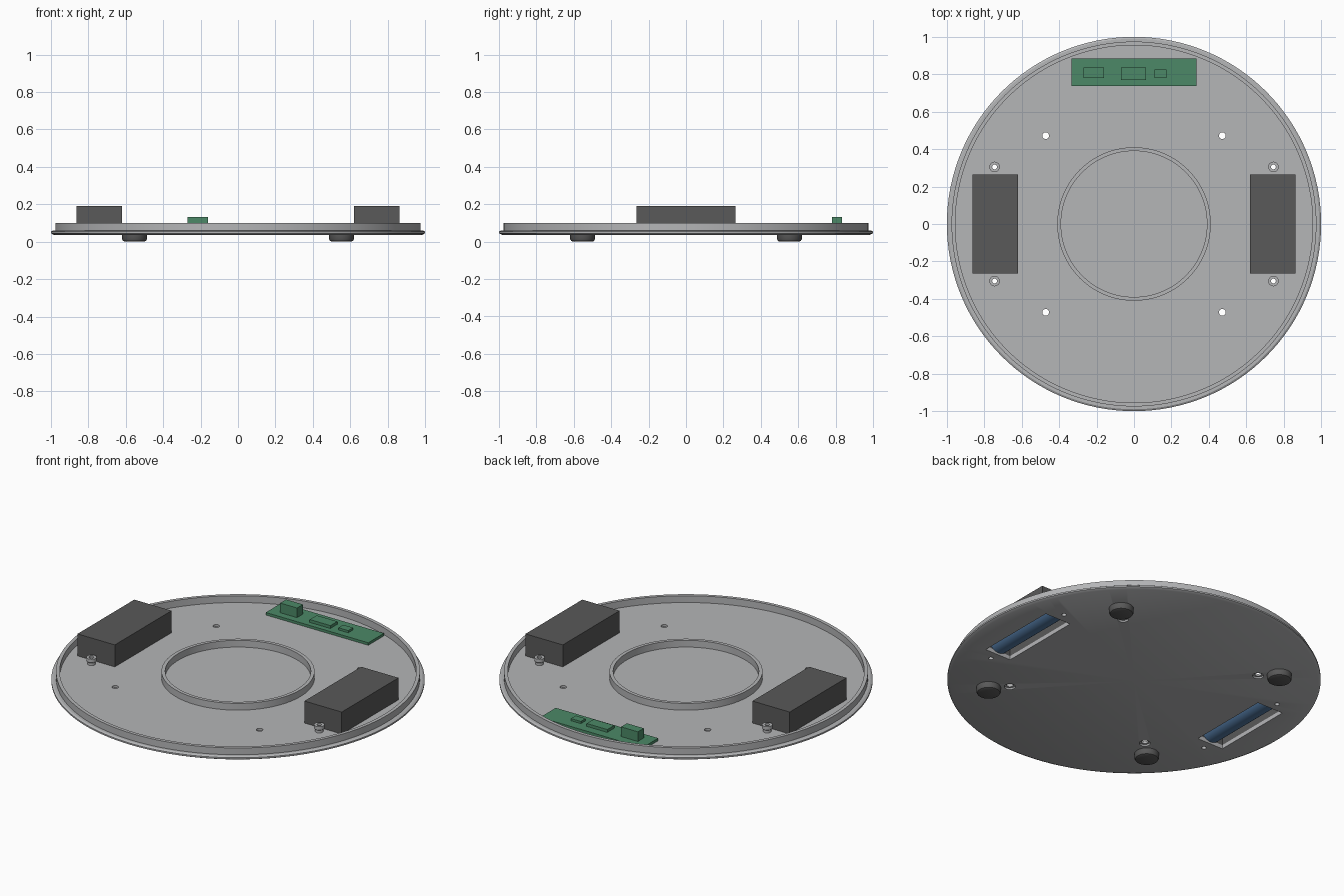
import bpy, bmesh, math
from mathutils import Vector, Matrix

if "Cube" in bpy.data.objects:
    bpy.data.objects.remove(bpy.data.objects["Cube"])


def material(name, rgb):
    m = bpy.data.materials.new(name)
    m.diffuse_color = (*rgb, 1)
    m.use_nodes = True
    m.node_tree.nodes["Principled BSDF"].inputs["Base Color"].default_value = m.diffuse_color
    return m


LIGHT = material("light grey plastic", (0.46, 0.465, 0.475))
DARK = material("dark grey plastic", (0.1, 0.1, 0.1))
GREEN = material("circuit green", (0.072, 0.25, 0.135))
BLUE = material("brush blue", (0.085, 0.19, 0.36))

FLOOR, BASE, RIM = 0.06, 0.037, 0.10


def lathe(bm, profile, at=(0, 0), steps=32):
    """Revolve a closed (radius, z) outline about a vertical axis."""
    n = len(profile)
    rings = []
    for s in range(steps):
        a = 2 * math.pi * s / steps
        rings.append([bm.verts.new((at[0] + r * math.cos(a), at[1] + r * math.sin(a), z))
                      for r, z in profile])
    for s in range(steps):
        p, q = rings[s], rings[(s + 1) % steps]
        for i in range(n):
            j = (i + 1) % n
            if profile[i][0] or profile[j][0]:
                bm.faces.new((p[i], q[i], q[j], p[j]))


def box(bm, lo, hi):
    lo, hi = Vector(lo), Vector(hi)
    bmesh.ops.create_cube(bm, size=1, matrix=Matrix.Translation((lo + hi) / 2)
                          @ Matrix.Diagonal((*(hi - lo), 1)))


def finish(bm, name, mat):
    bmesh.ops.remove_doubles(bm, verts=bm.verts, dist=1e-5)
    # drop slivers left where the outline meets the axis
    bmesh.ops.dissolve_degenerate(bm, edges=bm.edges, dist=1e-6)
    bmesh.ops.recalc_face_normals(bm, faces=bm.faces)
    mesh = bpy.data.meshes.new(name)
    bm.to_mesh(mesh)
    bm.free()
    mesh.materials.append(mat)
    ob = bpy.data.objects.new(name, mesh)
    bpy.context.collection.objects.link(ob)
    return ob


def activate(ob):
    bpy.ops.object.select_all(action='DESELECT')
    ob.select_set(True)
    bpy.context.view_layer.objects.active = ob


def smooth(ob):
    activate(ob)
    bpy.ops.object.shade_smooth_by_angle(angle=math.radians(30))


def cut(ob, cutter):
    mod = ob.modifiers.new("cut", 'BOOLEAN')
    mod.operation, mod.solver, mod.object = 'DIFFERENCE', 'EXACT', cutter
    cutter.hide_render = True
    activate(ob)
    bpy.ops.object.modifier_apply(modifier=mod.name)
    bpy.data.objects.remove(cutter)


corners = [(sx, sy) for sx in (-1, 1) for sy in (-1, 1)]

# Round base plate with outer flange, raised rim and inner ring
bm = bmesh.new()
lathe(bm, [(0, BASE), (0.985, BASE), (1, 0.045), (1, 0.054), (0.99, FLOOR),
           (0.975, FLOOR), (0.975, RIM), (0.955, RIM), (0.955, FLOOR),
           (0.41, FLOOR), (0.41, RIM), (0.39, RIM), (0.39, FLOOR), (0, FLOOR)], steps=128)
plate = finish(bm, "base_plate", LIGHT)

# Brush openings, countersunk screw holes and small post holes
bm = bmesh.new()
for s in (-1, 1):
    box(bm, (s * 0.742 - 0.085, -0.25, 0), (s * 0.742 + 0.085, 0.25, 0.08))
for sx, sy in corners:
    lathe(bm, [(0, 0.02), (0.03, 0.02), (0.03, 0.047), (0.018, 0.047),
               (0.018, 0.08), (0, 0.08)], (sx * 0.472, sy * 0.472), 24)
    lathe(bm, [(0, 0.02), (0.013, 0.02), (0.013, 0.08), (0, 0.08)],
          (sx * 0.745, sy * 0.305), 24)
cut(plate, finish(bm, "plate_cutter", LIGHT))
smooth(plate)

# Hollow posts beside the brush housings
bm = bmesh.new()
for sx, sy in corners:
    lathe(bm, [(0.013, FLOOR), (0.022, FLOOR), (0.022, 0.075), (0.028, 0.08),
               (0.028, RIM), (0.013, RIM)], (sx * 0.745, sy * 0.305), 24)
smooth(finish(bm, "screw_posts", LIGHT))

# Round feet with softened lower edge
bm = bmesh.new()
for sx, sy in corners:
    lathe(bm, [(0, 0), (0.052, 0), (0.061, 0.004), (0.066, 0.013),
               (0.066, 0.038), (0, 0.038)], (sx * 0.553, sy * 0.553), 40)
smooth(finish(bm, "feet", DARK))

for s, side in ((-1, "left"), (1, "right")):
    # Brush housing, open underneath
    x = s * 0.742
    bm = bmesh.new()
    box(bm, (x - 0.122, -0.265, FLOOR), (x + 0.122, 0.265, 0.19))
    housing = finish(bm, side + "_brush_housing", DARK)
    bm = bmesh.new()
    box(bm, (x - 0.085, -0.25, 0), (x + 0.085, 0.25, 0.18))
    cut(housing, finish(bm, "housing_cutter", DARK))

    # Brush roller lying along y
    bm = bmesh.new()
    bmesh.ops.create_cone(bm, cap_ends=True, segments=32, radius1=0.065, radius2=0.065, depth=0.49,
                          matrix=Matrix.Translation((x, 0, 0.11))
                          @ Matrix.Rotation(math.pi / 2, 4, 'X'))
    smooth(finish(bm, side + "_brush_roller", BLUE))

# Circuit board and its components
bm = bmesh.new()
box(bm, (-0.335, 0.738, FLOOR), (0.335, 0.885, 0.075))
finish(bm, "circuit_board", GREEN)
for name, x0, x1, y0, y1, top in (("connector", -0.27, -0.16, 0.78, 0.835, 0.132),
                                  ("large_chip", -0.07, 0.065, 0.77, 0.835, 0.092),
                                  ("small_chip", 0.11, 0.175, 0.78, 0.825, 0.088)):
    bm = bmesh.new()
    box(bm, (x0, y0, 0.075), (x1, y1, top))
    finish(bm, name, GREEN)
